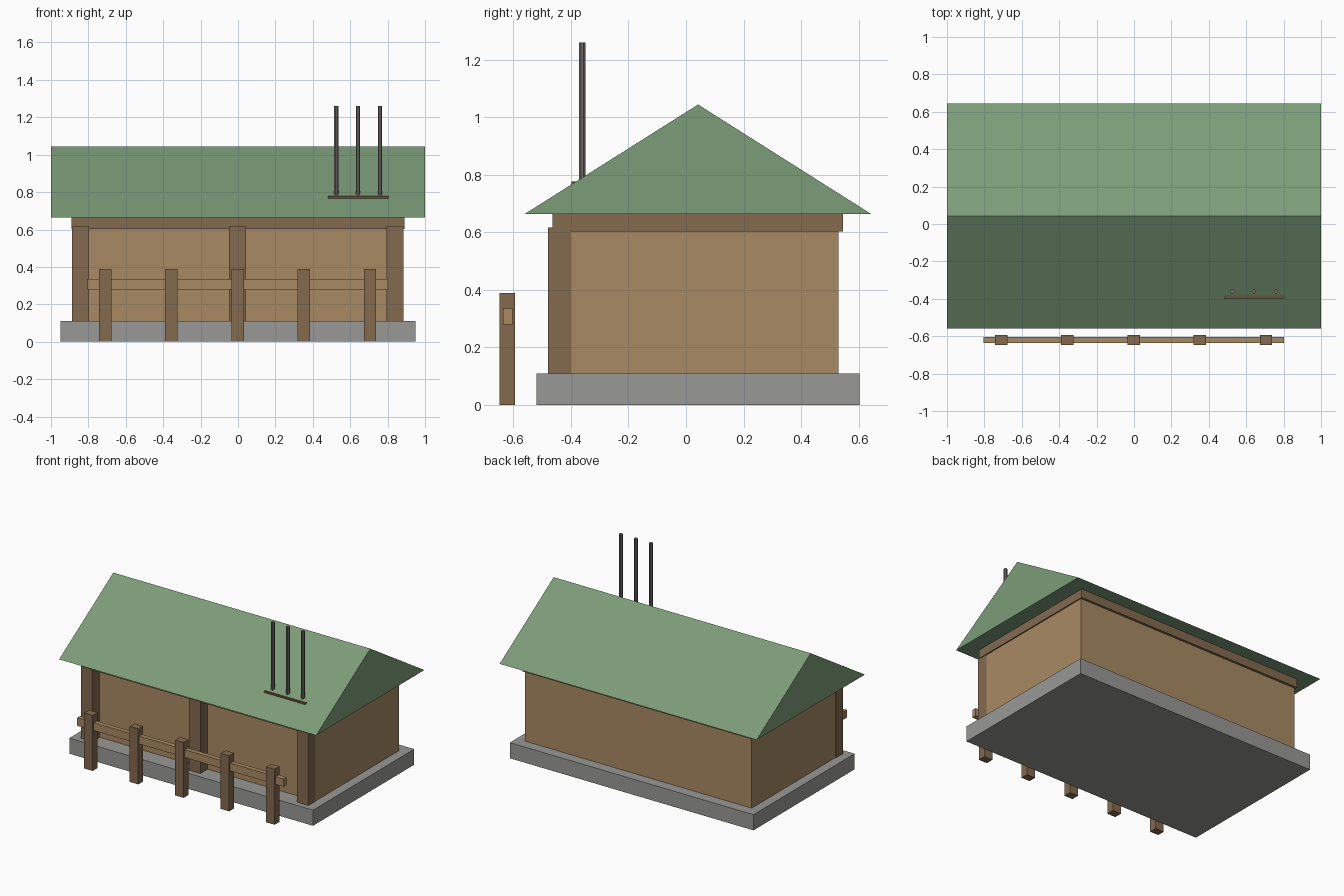
import bpy
import math

if "Cube" in bpy.data.objects:
    bpy.data.objects.remove(bpy.data.objects["Cube"])


def material(name, rgb):
    """Flat colour given as 0-255 sRGB, stored as linear."""
    def lin(c):
        c /= 255
        return c / 12.92 if c <= 0.04045 else ((c + 0.055) / 1.055) ** 2.4
    m = bpy.data.materials.new(name)
    m.diffuse_color = (*[lin(c) for c in rgb], 1)
    m.use_nodes = True
    m.node_tree.nodes["Principled BSDF"].inputs["Base Color"].default_value = m.diffuse_color
    return m


TAN = material("tan planks", (168, 138, 98))
BROWN = material("brown timber", (132, 106, 79))
GREEN = material("green roof", (124, 156, 121))
STONE = material("grey stone", (152, 152, 150))
METAL = material("grey metal", (116, 110, 109))
RUST = material("dark brown strip", (104, 80, 60))


def mesh_part(name, verts, faces, mat):
    me = bpy.data.meshes.new(name)
    me.from_pydata(verts, [], faces)
    me.materials.append(mat)
    ob = bpy.data.objects.new(name, me)
    bpy.context.collection.objects.link(ob)
    return ob


def box(name, x, y, z, mat):
    """Box from (min, max) pairs on each axis."""
    verts = [(a, b, c) for a in x for b in y for c in z]
    faces = [(0, 1, 3, 2), (4, 6, 7, 5), (0, 4, 5, 1),
             (2, 3, 7, 6), (0, 2, 6, 4), (1, 5, 7, 3)]
    return mesh_part(name, verts, faces, mat)


# Foundation, walls and the beam ring under the roof
box("foundation", (-0.948, 0.948), (-0.52, 0.604), (0, 0.11), STONE)
box("walls", (-0.882, 0.882), (-0.40, 0.53), (0.11, 0.61), TAN)
box("eaves_beam", (-0.89, 0.89), (-0.465, 0.546), (0.604, 0.667), BROWN)

# Porch posts
for i, x in enumerate((-0.842, -0.002, 0.84)):
    box(f"porch_post_{i + 1}", (x - 0.045, x + 0.045), (-0.48, -0.40),
        (0.11, 0.617), BROWN)

# Gable roof, a closed triangular prism
profile = [(-0.56, 0.665), (0.643, 0.665), (0.042, 1.045)]
mesh_part("gable_roof", [(x, y, z) for x in (-1, 1) for y, z in profile],
          [(0, 2, 1), (3, 4, 5), (0, 1, 4, 3), (1, 2, 5, 4), (2, 0, 3, 5)], GREEN)

# Fence along the front
for i in range(5):
    x = -0.71 + i * 0.354
    box(f"fence_post_{i + 1}", (x - 0.033, x + 0.033), (-0.648, -0.594),
        (0, 0.39), BROWN)
box("fence_rail", (-0.805, 0.802), (-0.637, -0.604), (0.28, 0.335), TAN)

# Thin rods rising from the roof, with a strip in front of them
for i, x in enumerate((0.525, 0.642, 0.759)):
    bpy.ops.mesh.primitive_cylinder_add(vertices=8, radius=0.012, depth=0.49,
                                        location=(x, -0.361, 1.015),
                                        rotation=(0, 0, math.pi / 8))
    rod = bpy.context.object
    rod.name = f"roof_rod_{i + 1}"
    rod.data.materials.append(METAL)
box("roof_strip", (0.482, 0.805), (-0.399, -0.383), (0.765, 0.778), RUST)
